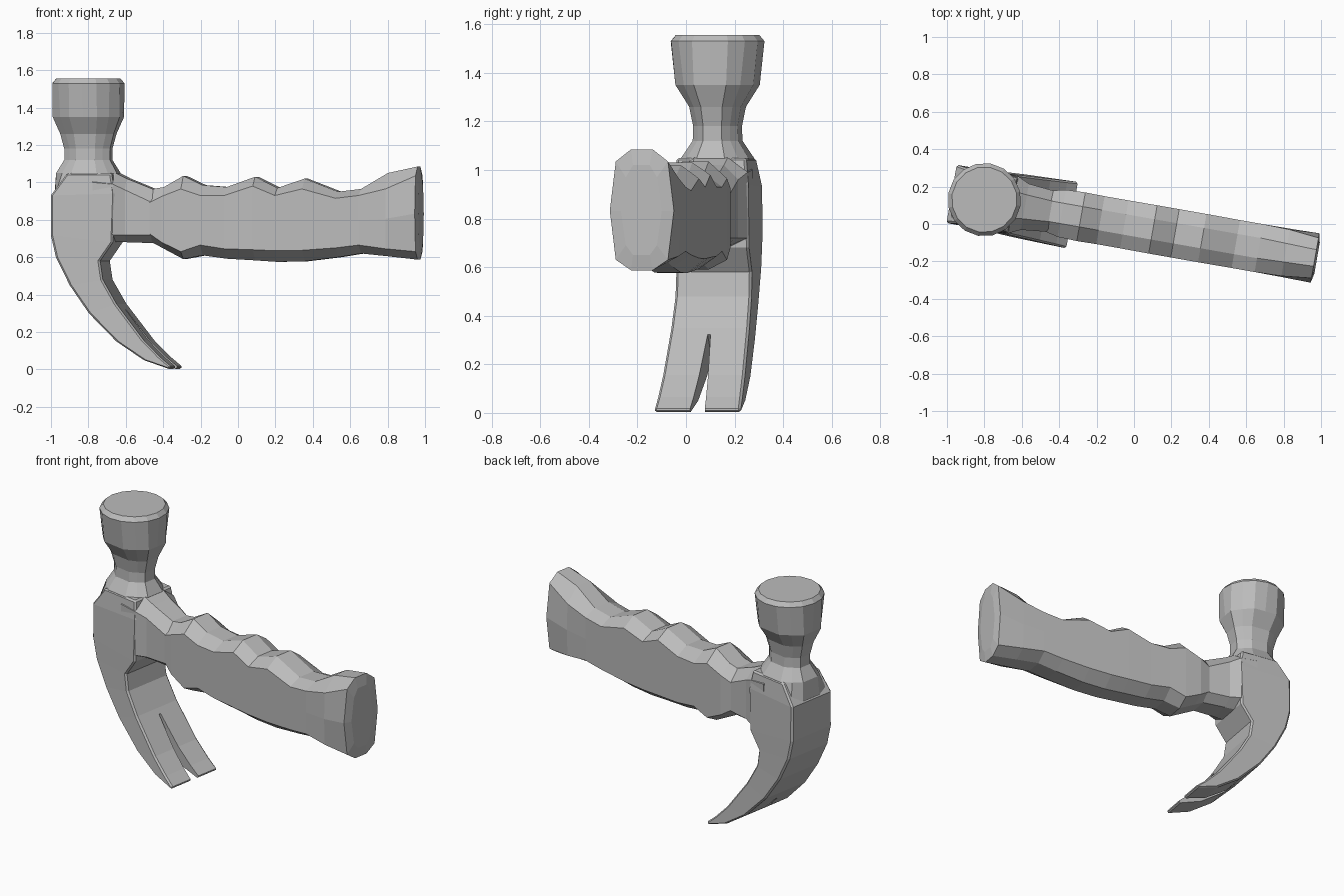
import bpy, bmesh
from math import radians, cos, sin, pi
from mathutils import Matrix

cube = bpy.data.objects.get("Cube")
if cube:
    bpy.data.objects.remove(cube, do_unlink=True)

# One plain grey for the whole tool
grey = bpy.data.materials.new("plain_grey")
grey.use_nodes = True
colour = (0.5, 0.5, 0.5, 1)
grey.diffuse_color = colour
grey.node_tree.nodes["Principled BSDF"].inputs["Base Color"].default_value = colour

# Local frame: x runs along the handle, the head axis is the origin
place = Matrix.Translation((-0.8, 0.13, 0)) @ Matrix.Rotation(radians(-10), 4, 'Z')


def loft(name, rings):
    """Skin a list of equal-length point rings and cap both ends."""
    bm = bmesh.new()
    loops = [[bm.verts.new(p) for p in ring] for ring in rings]
    n = len(loops[0])
    for a, b in zip(loops, loops[1:]):
        for i in range(n):
            j = (i + 1) % n
            bm.faces.new((a[i], a[j], b[j], b[i]))
    bm.faces.new(loops[0])
    bm.faces.new(loops[-1])
    bmesh.ops.recalc_face_normals(bm, faces=bm.faces)
    mesh = bpy.data.meshes.new(name)
    bm.to_mesh(mesh)
    bm.free()
    mesh.materials.append(grey)
    ob = bpy.data.objects.new(name, mesh)
    ob.matrix_world = place
    bpy.context.collection.objects.link(ob)
    return ob


def apply_modifiers(ob):
    bpy.context.view_layer.update()
    graph = bpy.context.evaluated_depsgraph_get()
    mesh = bpy.data.meshes.new_from_object(ob.evaluated_get(graph))
    ob.modifiers.clear()
    ob.data = mesh


# Striking face and neck: round above, turning into a chamfered block below
def head_ring(z, a, b, cut):
    ring = []
    for i in range(16):
        c, s = cos(i * pi / 8), sin(i * pi / 8)
        r = 1 / max(abs(c), abs(s), (abs(c) + abs(s)) / cut) if cut else 1
        ring.append((a * r * c, b * r * s, z))
    return ring


loft("striking_head", [head_ring(*r) for r in (
    (1.555, .175, .175, 0), (1.53, .196, .196, 0),
    (1.35, .182, .163, 1.45), (1.26, .145, .108, 1.5),
    (1.18, .124, .093, 1.45), (1.12, .124, .095, 1.45),
    (1.05, .165, .14, 1.5), (.94, .172, .156, 1.8), (.85, .172, .156, 1.9))])

# Cheek and curved claw: outer x, z, inner x, z, half width
stations = [(-.09, 1.05, .15, 1.05, .145), (-.178, .93, .17, .94, .157),
            (-.178, .72, .16, .68, .158), (-.15, .6, .09, .58, .158),
            (-.075, .45, .105, .48, .159), (.03, .3, .18, .35, .163),
            (.18, .15, .33, .155, .171), (.33, .05, .42, .065, .176),
            (.476, 0, .476, .018, .18)]
claw = loft("cheek_and_claw", [
    [(ox, -w, oz), (ix, -w, iz), (ix, w, iz), (ox, w, oz)]
    for ox, oz, ix, iz, w in stations])
bevel = claw.modifiers.new("edge_chamfer", 'BEVEL')
bevel.width = .014
bevel.segments = 1
bevel.angle_limit = radians(50)

# Tapered slot that splits the claw
slot = loft("slot_cutter", [
    [(x, -w, z), (x + .5, -w, z + .5), (x + .5, w, z + .5), (x, w, z)]
    for x, z, w in ((-.1, .02, .006), (.254, -.334, .036))])
cut = claw.modifiers.new("claw_slot", 'BOOLEAN')
cut.operation = 'DIFFERENCE'
cut.solver = 'EXACT'
cut.object = slot
apply_modifiers(claw)
bpy.data.objects.remove(slot, do_unlink=True)


# Ten-sided upright section shared by the socket and the grip
def grip_ring(x, top, upper, lower, bottom, w, flat=.055, belly=0):
    mid = (upper + lower) / 2
    side = [(flat, top), (w - belly, upper), (w, mid), (w - belly, lower), (flat, bottom)]
    return ([(x, y, z) for y, z in side] +
            [(x, -y, z) for y, z in reversed(side)])


loft("handle_socket", [grip_ring(*r) for r in (
    (.05, 1.06, 1.0, .74, .68, .155, .07),
    (.16, 1.05, .99, .72, .68, .153, .07),
    (.22, 1.02, .96, .72, .68, .125, .065),
    (.37, .96, .89, .72, .675, .11))])

# Grip with finger ridges and a flared end
grip = [(.345, .962, .89, .73, .685, .11), (.42, .975, .925, .68, .645, .128),
        (.525, 1.035, .965, .63, .59, .132), (.63, .985, .93, .665, .61, .13),
        (.76, .975, .93, .645, .592, .13), (.915, 1.03, .98, .64, .583, .131),
        (1.035, .97, .93, .635, .575, .131), (1.183, 1.02, .965, .637, .578, .131),
        (1.365, .95, .915, .65, .6, .13), (1.49, .965, .93, .665, .62, .13),
        (1.635, 1.05, .965, .645, .605, .131, .05, .005),
        (1.795, 1.085, 1.035, .63, .587, .134, .045, .025),
        (1.806, 1.02, .97, .69, .65, .085, .035, .02)]
loft("grip", [grip_ring(*r) for r in grip])
